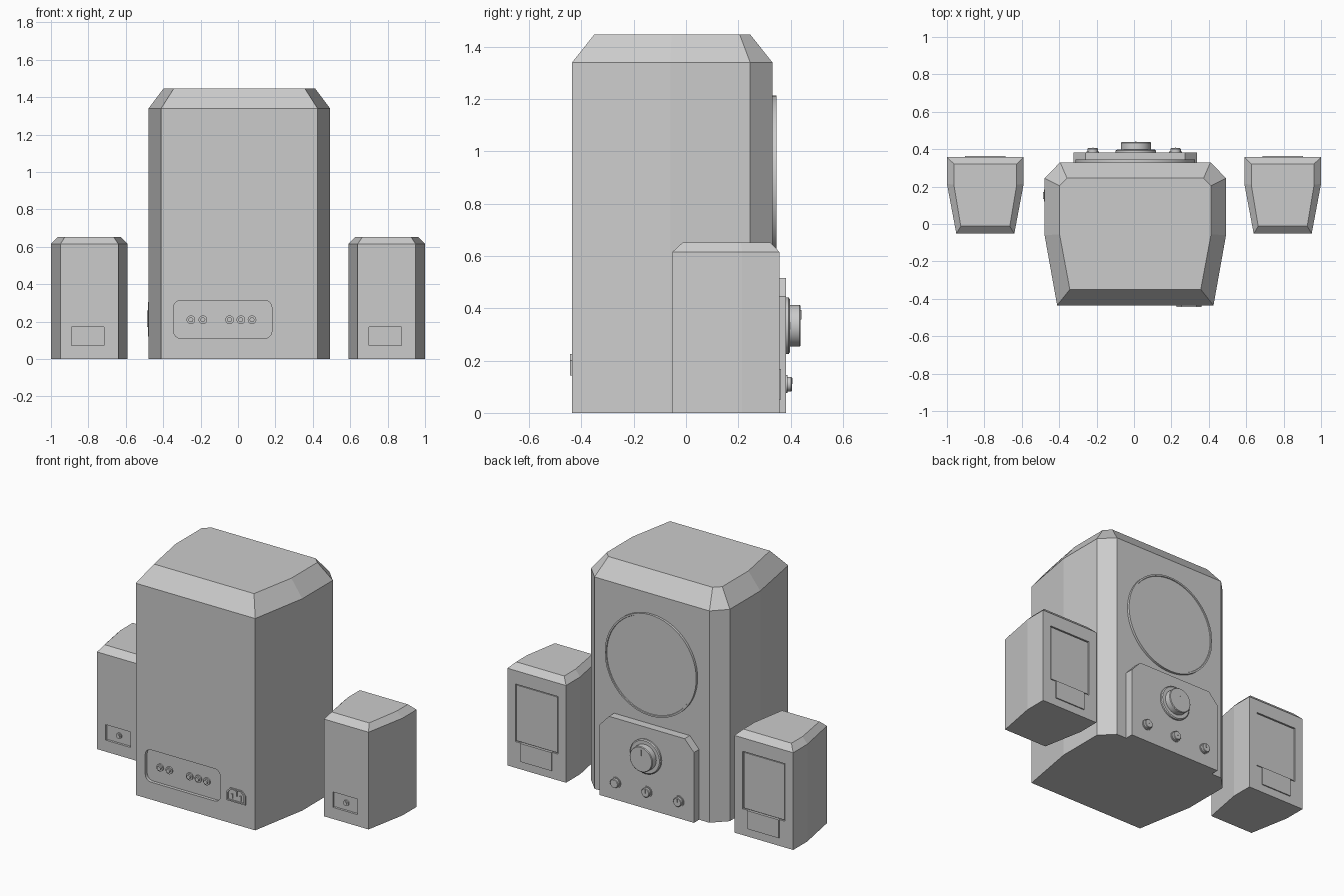
import bpy, bmesh, math

cube = bpy.data.objects.get("Cube")
if cube:
    bpy.data.objects.remove(cube)

grey = bpy.data.materials.new("light grey")
grey.use_nodes = True
grey.diffuse_color = (0.6, 0.6, 0.6, 1)
grey.node_tree.nodes["Principled BSDF"].inputs["Base Color"].default_value = (0.6, 0.6, 0.6, 1)


def loft(name, rings):
    """Closed solid through rings that have the same number of points."""
    bm = bmesh.new()
    loops = [[bm.verts.new(p) for p in ring] for ring in rings]
    n = len(loops[0])
    for a, b in zip(loops, loops[1:]):
        for i in range(n):
            j = (i + 1) % n
            bm.faces.new((a[i], a[j], b[j], b[i]))
    bm.faces.new(loops[0])
    bm.faces.new(loops[-1])
    bmesh.ops.recalc_face_normals(bm, faces=bm.faces)
    mesh = bpy.data.meshes.new(name)
    bm.to_mesh(mesh)
    bm.free()
    mesh.materials.append(grey)
    obj = bpy.data.objects.new(name, mesh)
    bpy.context.collection.objects.link(obj)
    return obj


def prism(name, pts, y0, y1):
    return loft(name, [[(x, y, z) for x, z in pts] for y in (y0, y1)])


def rect(x, z, w, h):
    return [(x - w, z - h), (x + w, z - h), (x + w, z + h), (x - w, z + h)]


def rounded(x, z, w, h, r, steps=6):
    pts = []
    for k, (sx, sz) in enumerate(((1, 1), (-1, 1), (-1, -1), (1, -1))):
        for i in range(steps + 1):
            a = math.pi / 2 * (k + i / steps)
            pts.append((x + sx * (w - r) + r * math.cos(a), z + sz * (h - r) + r * math.sin(a)))
    return pts


def clipped(x, w, z0, z1, cx, cz):
    """Rectangle with its two upper corners cut off."""
    return [(x - w, z0), (x + w, z0), (x + w, z1 - cz), (x + w - cx, z1),
            (x - w + cx, z1), (x - w, z1 - cz)]


def turned(name, x, z, profile, sides=32):
    """Round part about the y axis from (radius, y) pairs."""
    obj = loft(name, [[(x + r * math.cos(2 * math.pi * i / sides), y,
                        z + r * math.sin(2 * math.pi * i / sides)) for i in range(sides)]
                      for r, y in profile])
    bpy.ops.object.select_all(action='DESELECT')
    obj.select_set(True)
    bpy.context.view_layer.objects.active = obj
    bpy.ops.object.shade_smooth_by_angle(angle=math.radians(30))
    return obj


def recess(target, cutter):
    mod = target.modifiers.new(cutter.name, 'BOOLEAN')
    mod.operation = 'DIFFERENCE'
    mod.solver = 'EXACT'
    mod.object = cutter
    cutter.hide_render = True
    cutter.hide_set(True)
    cutter.display_type = 'WIRE'


def mirrored(half, cx):
    return [(cx + x, y) for x, y in half] + [(cx - x, y) for x, y in reversed(half)]


def cabinet(name, cx, base, top, z1, z2):
    rings = [(base, 0), (base, z1), (top, z2)]
    return loft(name, [[(x, y, z) for x, y in mirrored(h, cx)] for h, z in rings])


# Main cabinet
C = 0.007
body = cabinet("main_cabinet", C,
               [(0.418, -0.435), (0.485, -0.06), (0.485, 0.245), (0.402, 0.33)],
               [(0.35, -0.35), (0.405, -0.055), (0.405, 0.205), (0.365, 0.245)], 1.34, 1.447)

# Woofer cover with a thin raised rim
turned("woofer_cover", C, 0.893,
       [(0.32, 0.32), (0.32, 0.345), (0.31, 0.345), (0.308, 0.34)], 64)

# Control panel, main dial and small knobs
prism("control_panel", clipped(C, 0.33, 0, 0.515, 0.065, 0.07), 0.32, 0.382)
turned("dial_base", C + 0.003, 0.333, [(0.108, 0.375), (0.108, 0.392), (0.102, 0.397)], 40)
turned("volume_dial", C + 0.003, 0.333, [(0.08, 0.39), (0.08, 0.434), (0.076, 0.438)], 40)
prism("dial_pointer", rect(C + 0.003, 0.375, 0.004, 0.018), 0.43, 0.441)
for i, x in enumerate((-0.22, 0.003, 0.222)):
    turned(f"small_knob_{i}", x, 0.11,
           [(0.034, 0.375), (0.034, 0.388), (0.028, 0.388), (0.028, 0.402), (0.025, 0.405)], 24)
    prism(f"small_knob_pointer_{i}", rect(x, 0.122, 0.003, 0.012), 0.4, 0.408)

# Rear jack tray
recess(body, prism("jack_tray_cutter", rounded(-0.082, 0.212, 0.263, 0.102, 0.04), -0.5, -0.415))
for i, x in enumerate((-0.252, -0.188, -0.045, 0.015, 0.075)):
    turned(f"audio_jack_{i}", x, 0.21,
           [(0.023, -0.41), (0.023, -0.424), (0.013, -0.424), (0.013, -0.434)], 20)

# Power socket with three pins
socket = prism("power_socket", clipped(0.294, 0.066, 0.143, 0.226, 0.026, 0.026), -0.42, -0.443)
recess(socket, prism("socket_cutter", clipped(0.294, 0.056, 0.151, 0.218, 0.022, 0.022), -0.5, -0.428))
for i, (x, z) in enumerate(((0.264, 0.175), (0.294, 0.197), (0.324, 0.175))):
    prism(f"socket_pin_{i}", rect(x, z, 0.006, 0.015), -0.425, -0.441)


# Side switch plate
def side_plate(name, x, y0, y1, z0, z1):
    corners = [(y0, z0), (y1, z0), (y1, z1), (y0, z1)]
    loft(name, [[(px, y, z) for y, z in corners] for px in (-0.47, x)])


side_plate("side_switch_plate", -0.482, 0.12, 0.185, 0.12, 0.305)
side_plate("side_switch", -0.486, 0.135, 0.17, 0.17, 0.26)

# Pair of satellite speakers
for side, cx in (("right", -0.795), ("left", 0.795)):
    sat = cabinet(f"{side}_satellite", cx,
                  [(0.155, -0.052), (0.205, 0.215), (0.205, 0.357)],
                  [(0.131, -0.012), (0.168, 0.21), (0.168, 0.322)], 0.615, 0.652)
    recess(sat, prism(f"{side}_grille_cutter", rect(cx, 0.348, 0.148, 0.182), 0.347, 0.4))
    prism(f"{side}_grille", rect(cx, 0.348, 0.142, 0.176), 0.34, 0.354)
    prism(f"{side}_badge_plate", rect(cx, 0.109, 0.108, 0.058), 0.345, 0.364)
    recess(sat, prism(f"{side}_jack_cutter", rect(cx - 0.008, 0.122, 0.087, 0.049), -0.1, -0.038))
    turned(f"{side}_jack", cx - 0.008, 0.12,
           [(0.018, -0.03), (0.018, -0.046), (0.01, -0.046), (0.01, -0.052)], 20)
